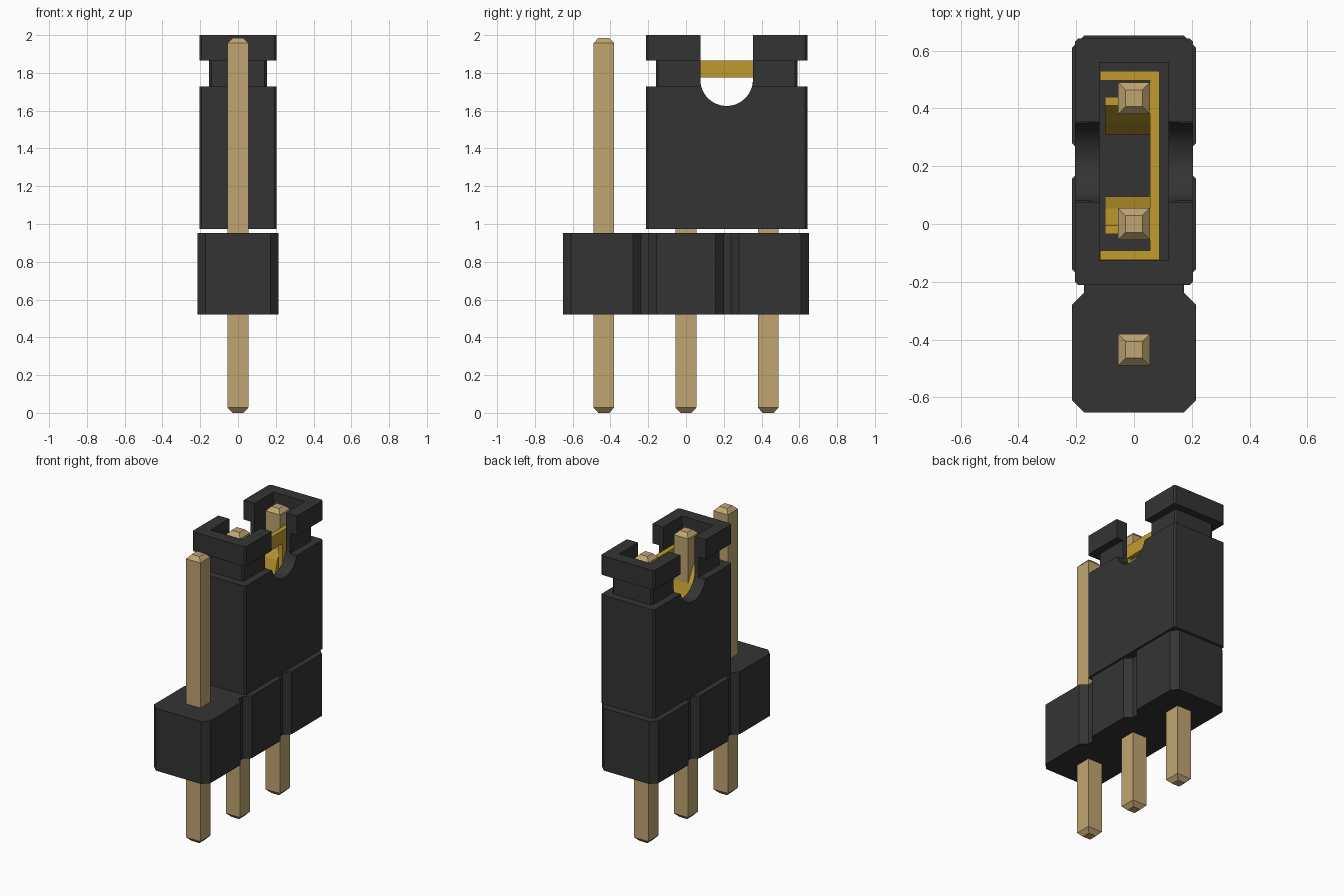
import bpy, bmesh, math

if "Cube" in bpy.data.objects:
    bpy.data.objects.remove(bpy.data.objects["Cube"], do_unlink=True)


def material(name, rgb):
    m = bpy.data.materials.new(name)
    m.use_nodes = True
    m.diffuse_color = (*rgb, 1)
    m.node_tree.nodes["Principled BSDF"].inputs["Base Color"].default_value = (*rgb, 1)
    return m


BLACK = material("black plastic", (0.034, 0.034, 0.034))
BRASS = material("pale brass", (0.53, 0.38, 0.17))
GOLD = material("gold spring metal", (0.52, 0.33, 0.028))


def loft(name, rings, mat):
    """Closed solid through rings of equal point count."""
    bm = bmesh.new()
    loops = [[bm.verts.new(p) for p in ring] for ring in rings]
    n = len(loops[0])
    for a, b in zip(loops, loops[1:]):
        for i in range(n):
            j = (i + 1) % n
            bm.faces.new((a[i], a[j], b[j], b[i]))
    bm.faces.new(loops[0][::-1])
    bm.faces.new(loops[-1])
    bmesh.ops.recalc_face_normals(bm, faces=bm.faces)
    me = bpy.data.meshes.new(name)
    bm.to_mesh(me)
    bm.free()
    me.materials.append(mat)
    ob = bpy.data.objects.new(name, me)
    bpy.context.collection.objects.link(ob)
    return ob


def box(name, x, y, z, mat):
    return loft(name, [[(x[0], y[0], h), (x[1], y[0], h), (x[1], y[1], h), (x[0], y[1], h)]
                       for h in z], mat)


def octagon(hx, hy, c, cy, z):
    quarter = [(hx, hy - c), (hx - c, hy)]
    pts = quarter + [(-x, y) for x, y in quarter[::-1]]
    pts += [(-x, -y) for x, y in pts]
    return [(x, cy + y, z) for x, y in pts]


def extrude_x(name, profile, x0, x1, mat):
    return loft(name, [[(x, y, z) for y, z in profile] for x in (x0, x1)], mat)


def cut(target, cutter):
    cutter.hide_render = True
    mod = target.modifiers.new("cut", "BOOLEAN")
    mod.operation, mod.solver, mod.object = "DIFFERENCE", "EXACT", cutter
    bpy.context.view_layer.objects.active = target
    bpy.ops.object.modifier_apply(modifier=mod.name)
    bpy.data.objects.remove(cutter, do_unlink=True)


# Header strip: one notched outline covering three chamfered cells
PITCH, HW, CH = 0.435, 0.215, 0.042
side = []
for k in (-1, 0, 1):
    y0, y1 = PITCH * (k - 0.5), PITCH * (k + 0.5)
    if k == -1:
        y0 = -0.652
    if k == 1:
        y1 = 0.652
    lo = y0 + (0.02 if k > -1 else 0)
    hi = y1 - (0.02 if k < 1 else 0)
    side += [(HW - CH, lo), (HW, lo + CH), (HW, hi - CH), (HW - CH, hi)]
outline = side + [(-x, y) for x, y in side[::-1]]
loft("header_strip", [[(x, y, z) for x, y in outline] for z in (0.52, 0.952)], BLACK)

# Three square pins with tapered ends
for name, y in (("front_pin", -PITCH), ("middle_pin", 0), ("back_pin", PITCH)):
    rings = []
    for z, h in ((0, 0.029), (0.028, 0.055), (1.957, 0.055), (1.985, 0.029)):
        rings.append([(-h, y - h, z), (h, y - h, z), (h, y + h, z), (-h, y + h, z)])
    loft(name, rings, BRASS)

# Shunt cap: body with a grip groove below the rim
CY = 0.215
cap = loft("shunt_cap", [octagon(0.205 - i, 0.427 - i, 0.012, CY, z) for z, i in (
    (0.973, 0), (1.728, 0), (1.728, 0.052), (1.866, 0.052), (1.866, 0), (2.0, 0))], BLACK)
cut(cap, box("cavity_cutter", (-0.12, 0.12), (-0.127, 0.56), (1.1, 2.1), BLACK))
# Round-bottomed slot across both long walls
R, SZ = 0.139, 1.764
slot = [(CY - R, 2.1)]
slot += [(CY - R * math.cos(a), SZ - R * math.sin(a))
         for a in (math.pi * i / 32 for i in range(33))]
slot += [(CY + R, 2.1)]
cut(cap, extrude_x("slot_cutter", slot, -0.4, 0.4, BLACK))
bpy.ops.object.select_all(action="DESELECT")
cap.select_set(True)
bpy.context.view_layer.objects.active = cap
bpy.ops.object.shade_smooth_by_angle(angle=math.radians(20))

# Spring clip: windowed side plate, end flanges and bent tongues
MID, BASE, TOP = 0.2025, 1.1, 1.865
X0, X1 = 0.055, 0.088
box("clip_top_band", (X0, X1), (-0.125, 0.53), (1.775, TOP), GOLD)
box("clip_bottom_band", (X0, X1), (0.05, 0.355), (BASE, 1.25), GOLD)
tongue = [(0.31, 1.2), (0.31, 1.5), (0.352, 1.655), (0.41, 1.765),
          (0.44, 1.765), (0.382, 1.645), (0.34, 1.5), (0.34, 1.2)]
for label, s in (("front", -1), ("back", 1)):
    def ys(a, b):
        return sorted((MID + s * a, MID + s * b))
    box(label + "_clip_post", (X0, X1), ys(0.16, 0.3275), (BASE, 1.775), GOLD)
    box(label + "_clip_flange", (-0.118, X0), ys(0.295, 0.3275), (BASE, TOP), GOLD)
    extrude_x(label + "_clip_tongue", [(MID + s * (y - MID), z) for y, z in tongue],
              -0.1, X0, GOLD)
